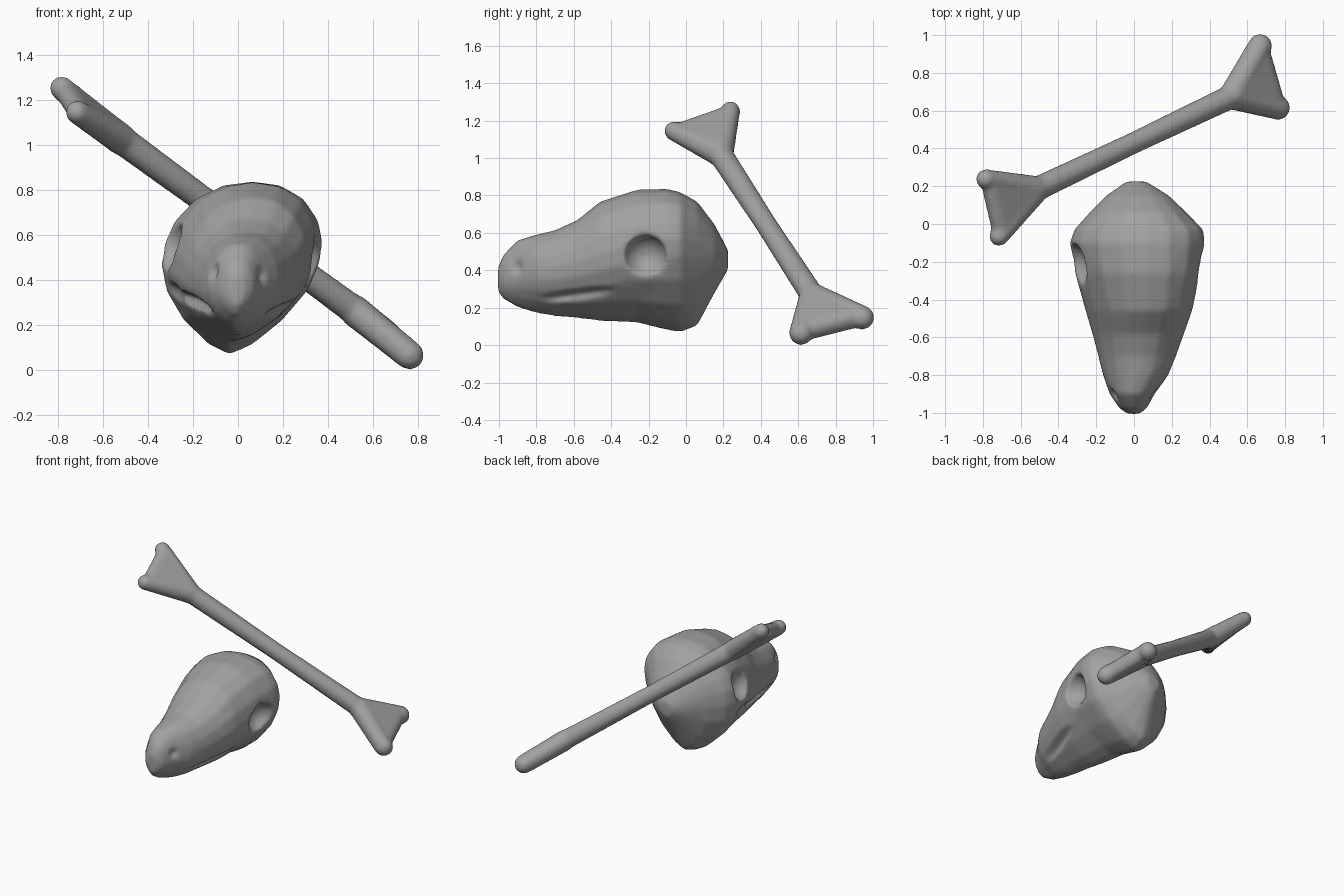
import bpy, bmesh, math
from mathutils import Vector, Matrix

cube = bpy.data.objects.get("Cube")
if cube:
    bpy.data.objects.remove(cube, do_unlink=True)

GREY = (0.36, 0.36, 0.36, 1)
mat = bpy.data.materials.new("bone grey")
mat.use_nodes = True
mat.diffuse_color = GREY
bsdf = mat.node_tree.nodes["Principled BSDF"]
bsdf.inputs["Base Color"].default_value = GREY
bsdf.inputs["Roughness"].default_value = 0.8


def make_object(name, bm):
    bmesh.ops.recalc_face_normals(bm, faces=bm.faces)
    mesh = bpy.data.meshes.new(name)
    bm.to_mesh(mesh)
    bm.free()
    mesh.materials.append(mat)
    obj = bpy.data.objects.new(name, mesh)
    bpy.context.collection.objects.link(obj)
    return obj


def finish(obj, voxel, iterations):
    """Fuse the overlapping pieces into one soft skin."""
    remesh = obj.modifiers.new("fuse", 'REMESH')
    remesh.mode = 'VOXEL'
    remesh.voxel_size = voxel
    smooth = obj.modifiers.new("soften", 'SMOOTH')
    smooth.factor = 0.5
    smooth.iterations = iterations
    bpy.ops.object.select_all(action='DESELECT')
    obj.select_set(True)
    bpy.context.view_layer.objects.active = obj
    for mod in list(obj.modifiers):
        bpy.ops.object.modifier_apply(modifier=mod.name)
    bpy.ops.object.shade_smooth_by_angle(angle=math.radians(50))


# ---- skull: cross-sections lofted from the snout to the back of the head ----
# y, left edge, right edge, top, bottom, height of the widest point
SECTIONS = [
    (-1.005, -0.035, 0.030, 0.42, 0.28, 0.35),
    (-0.975, -0.078, 0.068, 0.485, 0.242, 0.35),
    (-0.90, -0.130, 0.110, 0.562, 0.20, 0.36),
    (-0.80, -0.165, 0.180, 0.592, 0.17, 0.36),
    (-0.70, -0.190, 0.220, 0.615, 0.153, 0.37),
    (-0.58, -0.222, 0.262, 0.67, 0.143, 0.39),
    (-0.46, -0.257, 0.302, 0.768, 0.128, 0.42),
    (-0.26, -0.312, 0.345, 0.832, 0.118, 0.47),
    (-0.10, -0.340, 0.370, 0.836, 0.078, 0.50),
    (-0.03, -0.315, 0.362, 0.818, 0.066, 0.51),
    (0.06, -0.235, 0.275, 0.768, 0.10, 0.50),
    (0.15, -0.148, 0.185, 0.65, 0.27, 0.48),
    (0.225, -0.040, 0.065, 0.51, 0.40, 0.46),
]
# half outline from crown to keel, as fractions of width and height
HALF = [(0, 1), (0.36, 0.95), (0.68, 0.77), (0.90, 0.48), (0.99, 0.2),
        (0.99, -0.08), (0.88, -0.36), (0.62, -0.66), (0.28, -0.9), (0, -1)]
OUTLINE = HALF + [(-a, b) for a, b in HALF[-2:0:-1]]
TILT = 0.14  # the head leans a little to one side

bm = bmesh.new()
rings = []
for y, x0, x1, top, bottom, mid in SECTIONS:
    cx, half_w = (x0 + x1) / 2, (x1 - x0) / 2
    ring = []
    for a, b in OUTLINE:
        dz = b * (top - mid if b > 0 else mid - bottom)
        lean = TILT * dz * min(1, half_w / 0.3)
        ring.append(bm.verts.new((cx + a * half_w + lean, y, mid + dz)))
    rings.append(ring)
n = len(OUTLINE)
for r0, r1 in zip(rings, rings[1:]):
    for i in range(n):
        bm.faces.new((r0[i], r0[(i + 1) % n], r1[(i + 1) % n], r1[i]))
bm.faces.new(rings[0])
bm.faces.new(rings[-1])
skull = make_object("skull", bm)

# ---- hollows: eye sockets, nostrils, mouth groove and cheek dip on each side ----
HOLLOWS = [  # centre, radii, turn about z, pitch about x
    ((0.37, -0.22, 0.475), (0.125, 0.118, 0.118), 0, 0),
    ((-0.335, -0.22, 0.56), (0.115, 0.118, 0.118), 0, 0),
    ((0.125, -0.91, 0.42), (0.045, 0.038, 0.042), 0, 0),
    ((-0.125, -0.91, 0.44), (0.045, 0.038, 0.042), 0, 0),
    ((0.218, -0.57, 0.265), (0.06, 0.30, 0.032), -18, 7),
    ((-0.203, -0.57, 0.30), (0.06, 0.30, 0.032), 16, 7),
    ((0.315, -0.30, 0.30), (0.055, 0.17, 0.055), -14, 10),
    ((-0.30, -0.30, 0.33), (0.055, 0.17, 0.055), 14, 10),
]
bm = bmesh.new()
for centre, radii, turn, pitch in HOLLOWS:
    m = (Matrix.Translation(centre) @ Matrix.Rotation(math.radians(turn), 4, 'Z')
         @ Matrix.Rotation(math.radians(pitch), 4, 'X') @ Matrix.Diagonal((*radii, 1)))
    bmesh.ops.create_uvsphere(bm, u_segments=16, v_segments=10, radius=1, matrix=m)
cutter = make_object("hollow_cutter", bm)
cutter.hide_render = True
cut = skull.modifiers.new("hollows", 'BOOLEAN')
cut.operation = 'DIFFERENCE'
cut.solver = 'EXACT'
cut.use_self = True  # some hollows overlap
cut.object = cutter
finish(skull, 0.013, 10)
bpy.data.objects.remove(cutter, do_unlink=True)


# ---- long bone: hulls stretched over balls, fused together ----
def hull(bm, *balls):
    part = bmesh.new()
    for centre, radius in balls:
        bmesh.ops.create_icosphere(part, subdivisions=2, radius=radius,
                                   matrix=Matrix.Translation(centre))
    result = bmesh.ops.convex_hull(part, input=part.verts)
    loose = {v for v in result["geom_interior"] if isinstance(v, bmesh.types.BMVert)}
    bmesh.ops.delete(part, geom=list(loose), context='VERTS')
    temp = bpy.data.meshes.new("temp")
    part.to_mesh(temp)
    part.free()
    bm.from_mesh(temp)
    bpy.data.meshes.remove(temp)


bm = bmesh.new()
upper, lower = Vector((-0.515, 0.185, 1.02)), Vector((0.515, 0.675, 0.265))
middle = (upper + lower) / 2
KNUCKLES = [
    (upper, Vector((-0.785, 0.237, 1.252)), Vector((-0.715, -0.065, 1.145)), 0.054),
    (lower, Vector((0.668, 0.943, 0.147)), Vector((0.763, 0.615, 0.064)), 0.066),
]
for neck, a, b, r in KNUCKLES:
    hull(bm, (middle, 0.059), (neck, 0.067))
    hull(bm, (neck, 0.071), (a, r))
    hull(bm, (neck, 0.071), (b, r))
    # web between the two knuckles
    hull(bm, (neck, 0.071), (neck.lerp(a, 0.93), r * 0.92), (neck.lerp(b, 0.93), r * 0.92))
bone = make_object("long_bone", bm)
finish(bone, 0.012, 8)
